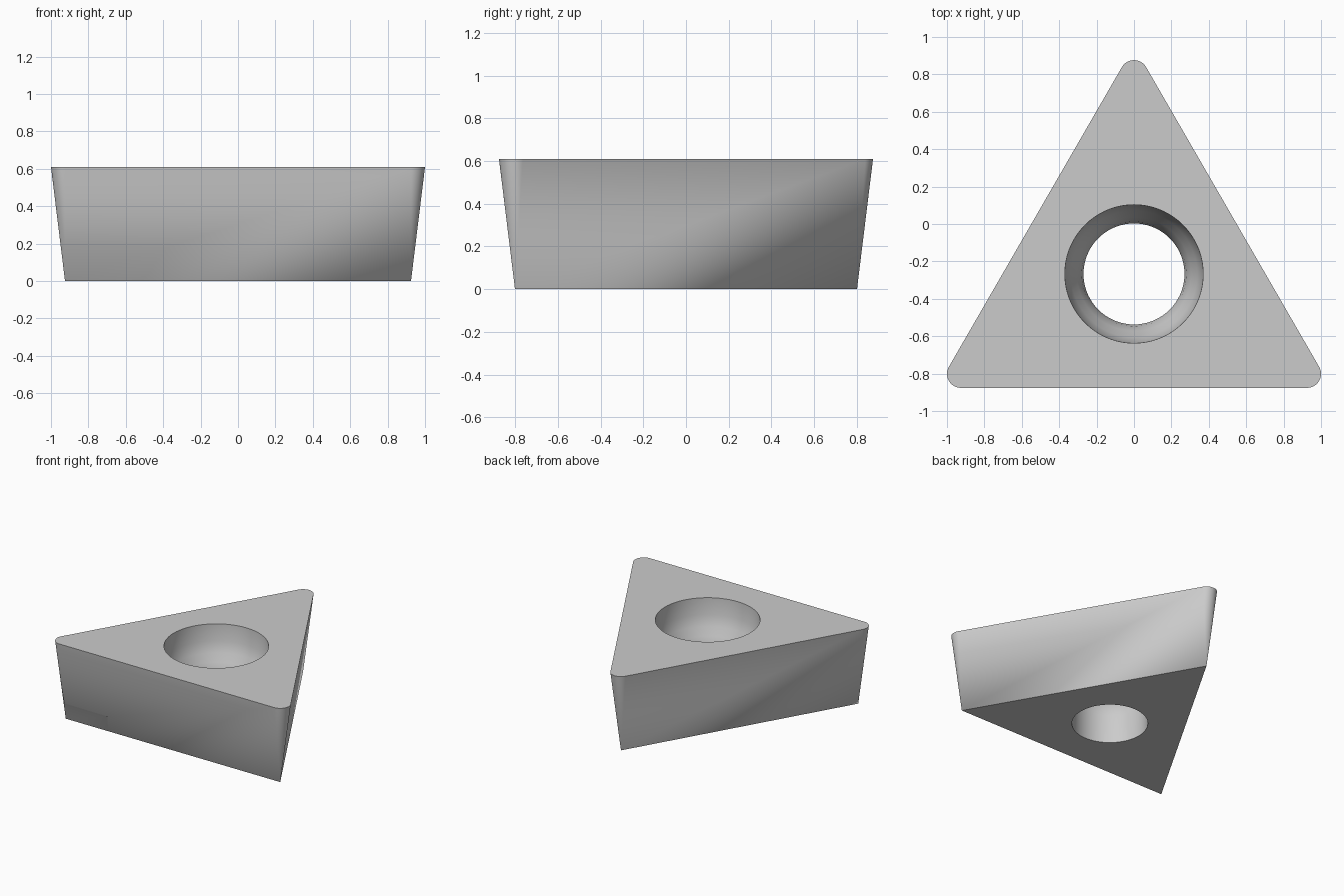
import bpy, bmesh
from math import sin, cos, radians

if "Cube" in bpy.data.objects:
    bpy.data.objects.remove(bpy.data.objects["Cube"])

STEPS = 24          # segments per corner (120 degrees)
CENTRE_Y = -0.267
CORNER = 1.068      # distance from hole axis to corner centres

# Closed section: (corner distance, radius, height); corner distance 0 is a circle
profile = [
    (CORNER, 0.0, 0.0),     # sharp bottom outline
    (CORNER, 0.075, 0.61),  # rounded top outline
    (0, 0.37, 0.61),        # hole rim
    (0, 0.365, 0.48),       # counterbore wall
    (0, 0.338, 0.40),       # curved seat
    (0, 0.305, 0.34),
    (0, 0.28, 0.28),
    (0, 0.27, 0.22),
    (0, 0.27, 0.0),         # straight bore
]


def ring(bm, dist, radius, z):
    verts = []
    for c in range(3):
        mid = radians(90 + 120 * c)
        for i in range(STEPS + 1):
            a = mid + radians(-60 + 120 * i / STEPS)
            verts.append(bm.verts.new((dist * cos(mid) + radius * cos(a),
                                       CENTRE_Y + dist * sin(mid) + radius * sin(a), z)))
    return verts


# Loft the rings into one closed body
bm = bmesh.new()
rings = [ring(bm, *p) for p in profile]
for a, b in zip(rings, rings[1:] + rings[:1]):
    for i in range(len(a)):
        j = (i + 1) % len(a)
        bm.faces.new((a[i], a[j], b[j], b[i]))
bmesh.ops.remove_doubles(bm, verts=bm.verts, dist=1e-5)
bmesh.ops.recalc_face_normals(bm, faces=bm.faces)

mesh = bpy.data.meshes.new("cutting_insert")
bm.to_mesh(mesh)
bm.free()
insert = bpy.data.objects.new("cutting_insert", mesh)
bpy.context.collection.objects.link(insert)
bpy.context.view_layer.objects.active = insert
insert.select_set(True)
bpy.ops.object.shade_smooth_by_angle(angle=radians(30))
